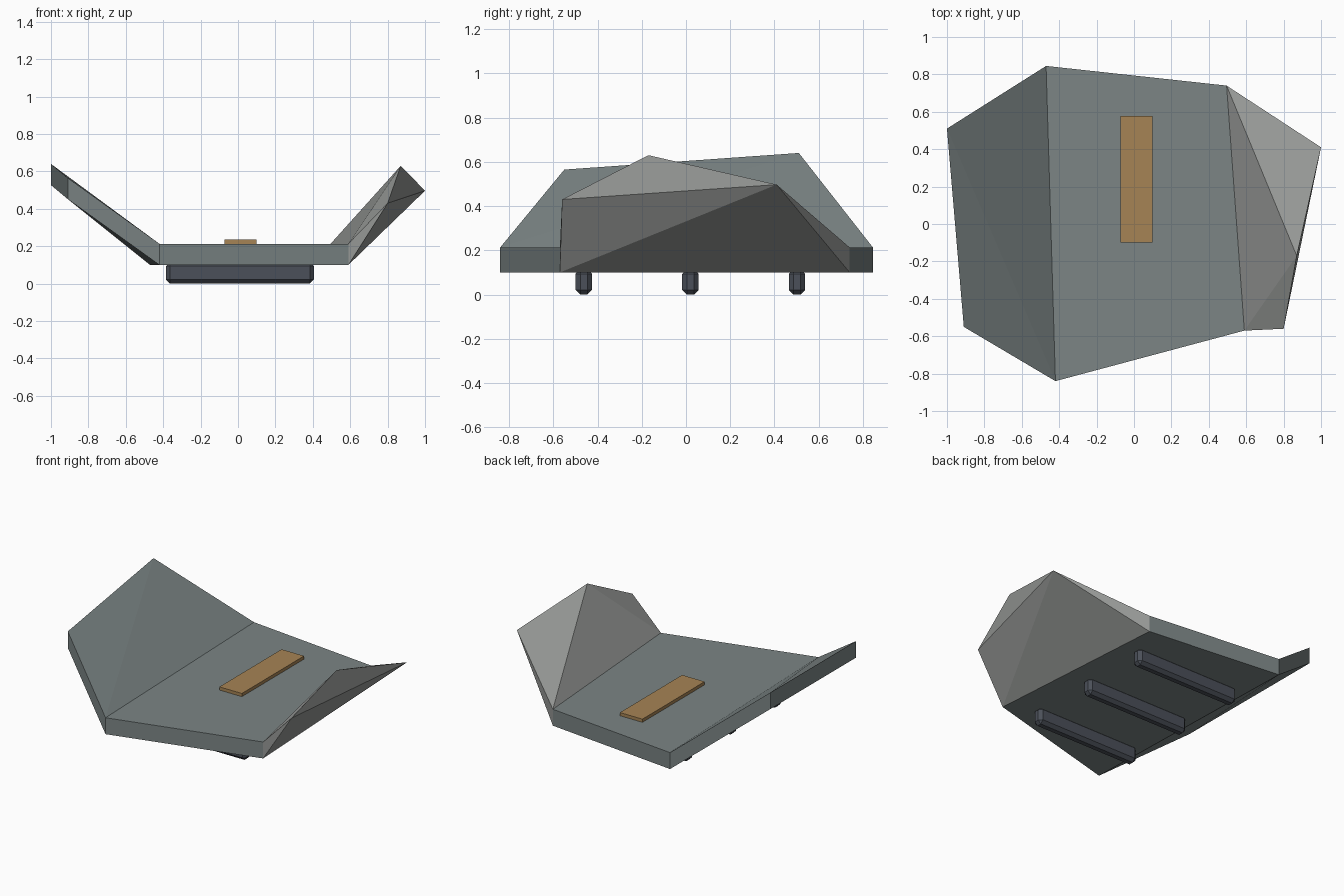
import bpy, bmesh

if "Cube" in bpy.data.objects:
    bpy.data.objects.remove(bpy.data.objects["Cube"])


def material(name, rgb):
    m = bpy.data.materials.new(name)
    m.diffuse_color = (*rgb, 1)
    m.use_nodes = True
    m.node_tree.nodes["Principled BSDF"].inputs["Base Color"].default_value = m.diffuse_color
    return m


PLATE = material("blue_grey", (0.20, 0.235, 0.235))
PALE = material("pale_grey", (0.31, 0.32, 0.31))
TAN = material("tan", (0.38, 0.23, 0.09))
DARK = material("dark_grey", (0.07, 0.08, 0.10))


def finish(name, bm, mat):
    bmesh.ops.recalc_face_normals(bm, faces=bm.faces)
    mesh = bpy.data.meshes.new(name)
    bm.to_mesh(mesh)
    bm.free()
    mesh.materials.append(mat)
    ob = bpy.data.objects.new(name, mesh)
    bpy.context.collection.objects.link(ob)
    return ob


def hull(name, points, mat):
    """Faceted convex solid around a few corner points."""
    bm = bmesh.new()
    for p in points:
        bm.verts.new(p)
    bmesh.ops.convex_hull(bm, input=bm.verts)
    bmesh.ops.dissolve_limit(bm, angle_limit=0.002, verts=bm.verts, edges=bm.edges)
    return finish(name, bm, mat)


def box(name, lo, hi, mat, bevel=0):
    bm = bmesh.new()
    bmesh.ops.create_cube(bm, size=1)
    for v in bm.verts:
        v.co = [lo[i] if v.co[i] < 0 else hi[i] for i in range(3)]
    if bevel:
        bmesh.ops.bevel(bm, geom=bm.edges[:], offset=bevel, segments=1,
                        affect='EDGES', profile=0.5)
    return finish(name, bm, mat)


def slab(corners, thickness):
    """Corner points plus the same points dropped by the thickness."""
    return corners + [(x, y, z - thickness) for x, y, z in corners]


Z0, Z1 = 0.10, 0.213
T = Z1 - Z0
left_back, left_front = (-0.47, 0.845, Z1), (-0.42, -0.84, Z1)
right_back, right_front = (0.495, 0.74, Z1), (0.59, -0.57, Z1)

# Flat centre plate
hull("floor_plate", slab([left_back, left_front, right_front, right_back], T), PLATE)

# Left raised panel, same thickness as the plate
hull("left_panel",
     slab([left_back, left_front, (-0.91, -0.55, 0.565), (-1.0, 0.51, 0.64)], T), PLATE)

# Right crumpled panel with a raised peak
hull("right_panel",
     slab([right_back, right_front], T)
     + [(1.0, 0.41, 0.497), (0.87, -0.17, 0.63), (0.80, -0.56, 0.43)], PALE)

# Inlaid strip on top
box("top_strip", (-0.073, -0.098, 0.205), (0.098, 0.578, 0.235), TAN)

# Three chamfered runners underneath
for i, y in enumerate((-0.462, 0.02, 0.502)):
    box(f"runner_{i + 1}", (-0.385, y - 0.037, 0), (0.405, y + 0.037, 0.115), DARK, 0.021)
